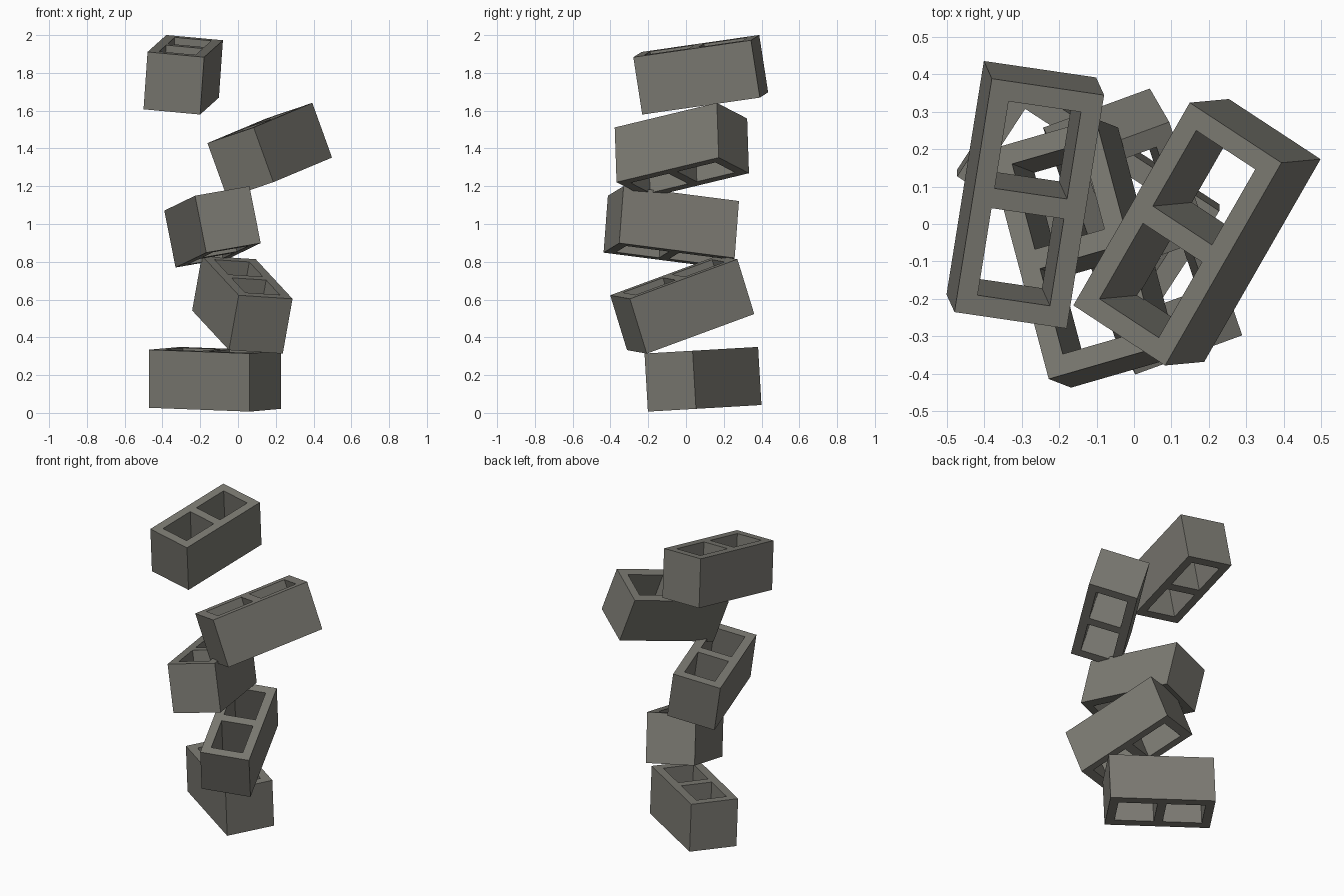
import bpy
import bmesh
from mathutils import Matrix, Vector

if "Cube" in bpy.data.objects:
    bpy.data.objects.remove(bpy.data.objects["Cube"], do_unlink=True)

WIDTH, LENGTH, HEIGHT, WALL = 0.304, 0.637, 0.308, 0.054

concrete = bpy.data.materials.new("grey concrete")
concrete.use_nodes = True
colour = (0.2, 0.195, 0.17, 1)
concrete.diffuse_color = colour
concrete.node_tree.nodes["Principled BSDF"].inputs["Base Color"].default_value = colour


def block_mesh():
    """Plan grid with two open cells, extruded to full height."""
    hw, hl, web = WIDTH / 2, LENGTH / 2, WALL / 2
    xs = [-hw, WALL - hw, hw - WALL, hw]
    ys = [-hl, WALL - hl, -web, web, hl - WALL, hl]
    bm = bmesh.new()
    grid = [[bm.verts.new((x, y, -HEIGHT / 2)) for y in ys] for x in xs]
    for i in range(len(xs) - 1):
        for j in range(len(ys) - 1):
            if i == 1 and j in (1, 3):
                continue
            bm.faces.new((grid[i][j], grid[i + 1][j], grid[i + 1][j + 1], grid[i][j + 1]))
    top = bmesh.ops.extrude_face_region(bm, geom=bm.faces[:], use_keep_orig=True)
    verts = [g for g in top["geom"] if isinstance(g, bmesh.types.BMVert)]
    bmesh.ops.translate(bm, verts=verts, vec=(0, 0, HEIGHT))
    bmesh.ops.recalc_face_normals(bm, faces=bm.faces[:])
    mesh = bpy.data.meshes.new("hollow_block")
    bm.to_mesh(mesh)
    bm.free()
    mesh.materials.append(concrete)
    return mesh


def place_block(name, mesh, centre, along, across):
    """Turn a block so its length and width follow the two given directions."""
    y = Vector(along).normalized()
    z = Vector(across).cross(y).normalized()
    x = y.cross(z)
    turn = Matrix((x, y, z)).transposed().to_4x4()
    block = bpy.data.objects.new(name, mesh)
    block.matrix_world = Matrix.Translation(centre) @ turn
    bpy.context.collection.objects.link(block)


# Tumbling stack: name, centre, length direction, width direction
stack = [
    ("bottom_block", (-0.122, 0.09, 0.178), (-0.528, 0.343, 0.02), (0.167, 0.257, 0.015)),
    ("second_block", (0.023, -0.02, 0.573), (-0.195, 0.57, 0.21), (0.285, 0.1, -0.02)),
    ("middle_block", (-0.135, -0.078, 0.985), (-0.165, 0.62, -0.08), (0.28, 0.07, 0.05)),
    ("fourth_block", (0.168, -0.022, 1.39), (0.31, 0.54, 0.13), (0.245, -0.16, 0.083)),
    ("top_block", (-0.29, 0.078, 1.79), (0.1, 0.625, 0.09), (0.3, -0.045, -0.028)),
]
shared = block_mesh()
for name, centre, along, across in stack:
    place_block(name, shared, centre, along, across)
